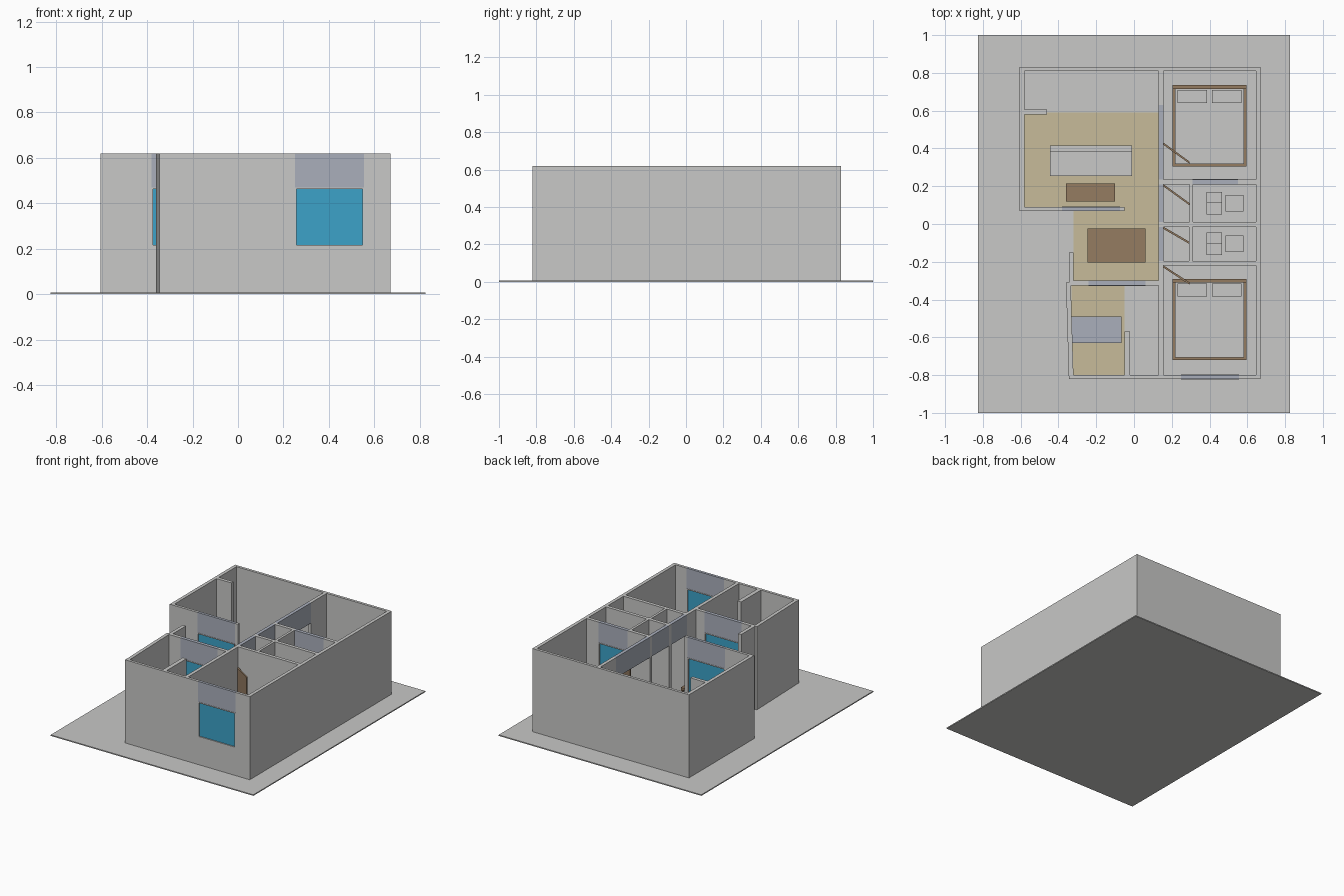
import bpy, bmesh, math

if "Cube" in bpy.data.objects:
    bpy.data.objects.remove(bpy.data.objects["Cube"])

G, H, SILL, HEAD = 0.008, 0.62, 0.21, 0.47   # floor top, wall top, window sill and head


def material(name, rgb):
    m = bpy.data.materials.new(name)
    m.diffuse_color = (*rgb, 1)
    m.use_nodes = True
    m.node_tree.nodes["Principled BSDF"].inputs["Base Color"].default_value = m.diffuse_color
    return m


GREY = material("light grey", (0.58, 0.58, 0.57))
GLASS = material("window blue", (0.045, 0.36, 0.58))
LINTEL = material("blue grey", (0.40, 0.43, 0.50))
FLOOR = material("pale yellow", (0.57, 0.50, 0.32))
WOOD = material("wood brown", (0.30, 0.20, 0.12))


def prism(name, pts, z0, z1, mat):
    """Extrude a plan outline between two heights."""
    bm = bmesh.new()
    face = bm.faces.new([bm.verts.new((x, y, z0)) for x, y in pts])
    ext = bmesh.ops.extrude_face_region(bm, geom=[face])
    for v in ext["geom"]:
        if isinstance(v, bmesh.types.BMVert):
            v.co.z = z1
    bmesh.ops.recalc_face_normals(bm, faces=bm.faces)
    me = bpy.data.meshes.new(name)
    bm.to_mesh(me)
    bm.free()
    me.materials.append(mat)
    ob = bpy.data.objects.new(name, me)
    bpy.context.collection.objects.link(ob)
    return ob


def box(name, x0, x1, y0, y1, z0, z1, mat=GREY):
    return prism(name, [(x0, y0), (x1, y0), (x1, y1), (x0, y1)], z0, z1, mat)


def wall(name, x0, x1, y0, y1):
    box(name, x0, x1, y0, y1, G, H)


def window_wall(name, x0, x1, y0, y1, w0, w1):
    """Wall along x with a framed window and a blue grey panel above it."""
    wall(name + "_wall_left", x0, w0, y0, y1)
    wall(name + "_wall_right", w1, x1, y0, y1)
    box(name + "_wall_below", w0, w1, y0, y1, G, SILL)
    box(name + "_panel_above", w0, w1, y0, y1, HEAD, H, LINTEL)
    ym, f = (y0 + y1) / 2, 0.007
    box(name + "_glass", w0 + f, w1 - f, ym - 0.004, ym + 0.004, SILL + f, HEAD - f, GLASS)
    a, b = y0 - 0.002, y1 + 0.002
    box(name + "_frame_left", w0, w0 + f, a, b, SILL, HEAD)
    box(name + "_frame_right", w1 - f, w1, a, b, SILL, HEAD)
    box(name + "_frame_bottom", w0 + f, w1 - f, a, b, SILL, SILL + f)
    box(name + "_frame_top", w0 + f, w1 - f, a, b, HEAD - f, HEAD)


# Base slab and coloured floors
box("base_slab", -0.825, 0.825, -1, 1, 0, G)
box("living_floor", -0.58, 0.13, 0.09, 0.59, G, G + 0.003, FLOOR)
box("dining_floor", -0.32, 0.13, -0.30, 0.09, G, G + 0.003, FLOOR)
box("kitchen_floor", -0.33, -0.05, -0.80, -0.32, G, G + 0.003, FLOOR)

# Outer walls
wall("back_wall", -0.605, 0.67, 0.81, 0.83)
wall("right_wall", 0.645, 0.67, -0.82, 0.83)
wall("living_left_wall", -0.605, -0.58, 0.07, 0.81)
wall("dining_left_wall", -0.345, -0.32, -0.31, -0.15)
prism("kitchen_left_wall", [(-0.345, -0.82), (-0.32, -0.82), (-0.335, -0.31), (-0.36, -0.31)], G, H, GREY)
window_wall("front_window", -0.345, 0.645, -0.82, -0.80, 0.25, 0.555)

# Inner walls
window_wall("living_window", -0.58, -0.05, 0.07, 0.09, -0.38, -0.075)
window_wall("kitchen_window", -0.335, 0.13, -0.325, -0.30, -0.24, 0.06)
window_wall("bath_window", 0.13, 0.645, 0.21, 0.235, 0.31, 0.55)
wall("living_stub_wall", -0.58, -0.46, 0.58, 0.605)
wall("kitchen_stub_wall", -0.05, -0.02, -0.80, -0.57)
wall("bath_middle_wall", 0.13, 0.645, -0.015, 0.01)
wall("bath_front_wall", 0.13, 0.645, -0.22, -0.195)
wall("bath_divider_back", 0.295, 0.313, 0.01, 0.21)
wall("bath_divider_front", 0.292, 0.31, -0.195, -0.015)

# Central wall with a row of doorways under one long panel
wall("central_wall_front", 0.13, 0.155, -0.80, -0.22)
wall("central_wall_back", 0.13, 0.155, 0.63, 0.81)
for i, (a, b) in enumerate([(0.235, 0.63), (0.01, 0.21), (-0.195, -0.015)]):
    box(f"doorway_panel_{i}", 0.13, 0.155, a, b, HEAD, H, LINTEL)

# Half-open doors
for i, (y0, y1) in enumerate([(0.43, 0.33), (0.21, 0.11), (-0.015, -0.095), (-0.22, -0.31)]):
    t = 0.012
    prism(f"door_{i}", [(0.157, y0 - t), (0.295, y1 - t), (0.295, y1), (0.157, y0)], G, HEAD, WOOD)

# Beds
for n, y0 in (("back", 0.305), ("front", -0.72)):
    y1 = y0 + 0.43
    box(f"{n}_bed_frame", 0.205, 0.595, y0, y1 - 0.02, 0.02, 0.08, WOOD)
    box(f"{n}_bed_headboard", 0.205, 0.595, y1 - 0.02, y1, G, 0.2, WOOD)
    box(f"{n}_bed_mattress", 0.217, 0.583, y0 + 0.012, y1 - 0.02, 0.08, 0.13)
    for j, x in enumerate((0.23, 0.413)):
        box(f"{n}_bed_pillow_{j}", x, x + 0.157, y1 - 0.095, y1 - 0.025, 0.13, 0.15)
    for x in (0.205, 0.575):
        for y in (y0, y1 - 0.04):
            box(f"{n}_bed_leg", x, x + 0.02, y, y + 0.02, G, 0.02, WOOD)

# Sofa
box("sofa_seat", -0.445, -0.01, 0.255, 0.38, G, 0.10)
box("sofa_back", -0.445, -0.01, 0.38, 0.415, G, 0.19)


def table(name, x0, x1, y0, y1, h, mat):
    box(name + "_top", x0, x1, y0, y1, h - 0.015, h, mat)
    for x in (x0, x1 - 0.015):
        for y in (y0, y1 - 0.015):
            box(name + "_leg", x, x + 0.015, y, y + 0.015, G, h - 0.015, mat)


# Tables and kitchen counter
table("coffee_table", -0.36, -0.10, 0.12, 0.215, 0.09, WOOD)
table("dining_table", -0.245, 0.06, -0.205, -0.025, 0.17, WOOD)
box("kitchen_counter", -0.33, -0.065, -0.63, -0.49, G, 0.2, LINTEL)

# Bathroom fittings
for n, y in (("back", 0.11), ("front", -0.105)):
    box(f"{n}_toilet_bowl", 0.385, 0.465, y - 0.06, y, G, 0.09)
    box(f"{n}_toilet_tank", 0.385, 0.465, y, y + 0.06, G, 0.16)
    box(f"{n}_washbasin", 0.485, 0.58, y - 0.043, y + 0.043, G, 0.17)
